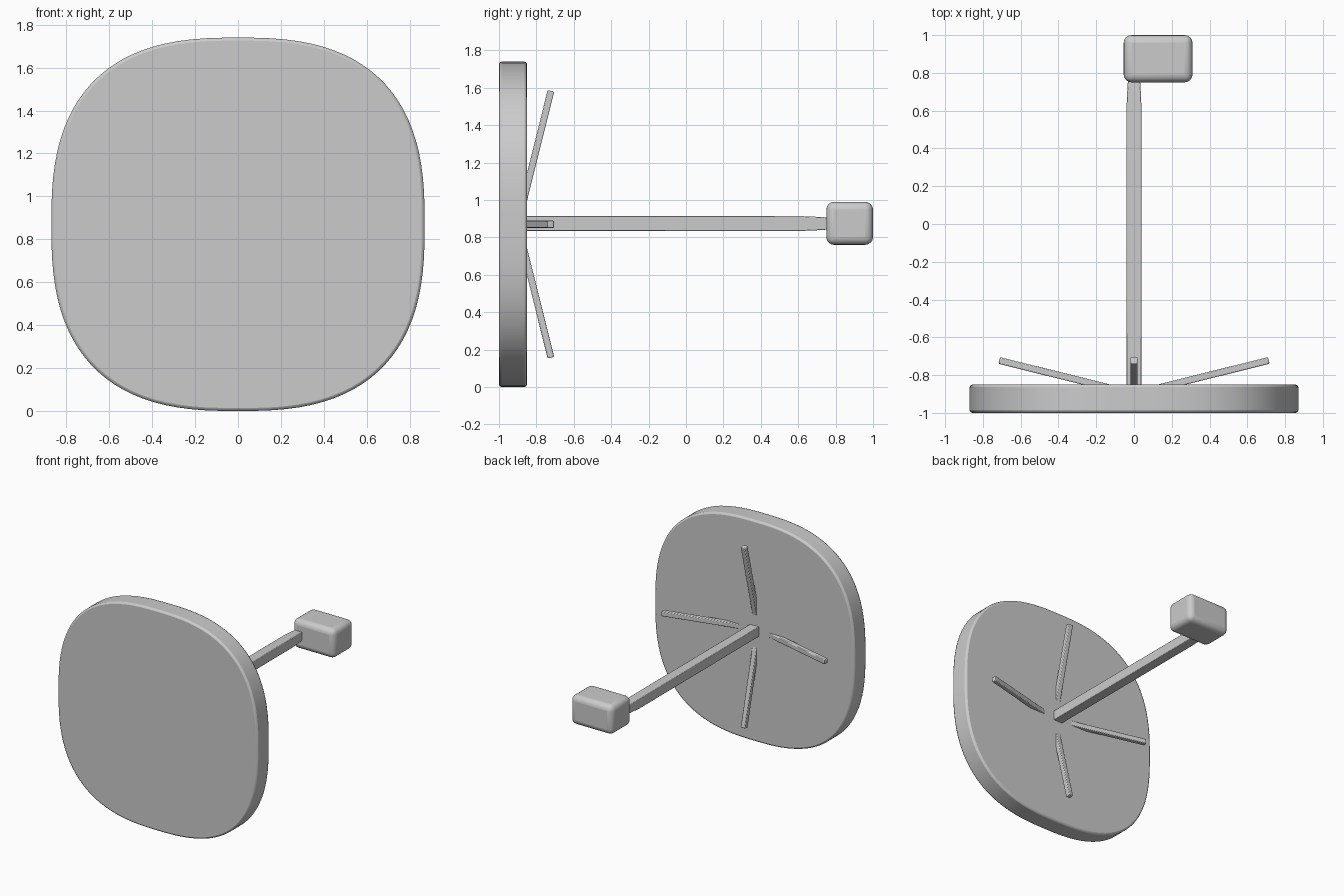
import bpy, bmesh
from math import sin, cos, pi, radians, copysign
from mathutils import Matrix, Vector

if "Cube" in bpy.data.objects:
    bpy.data.objects.remove(bpy.data.objects["Cube"])

ZC = 0.87  # height of the dish centre


def finish(name, bm, bevel=0.0, segments=3):
    bmesh.ops.recalc_face_normals(bm, faces=bm.faces)
    mesh = bpy.data.meshes.new(name)
    bm.to_mesh(mesh)
    bm.free()
    ob = bpy.data.objects.new(name, mesh)
    bpy.context.collection.objects.link(ob)
    if bevel:
        mod = ob.modifiers.new("Bevel", 'BEVEL')
        mod.width, mod.segments = bevel, segments
        mod.limit_method = 'ANGLE'
        mod.angle_limit = radians(50)
    bpy.ops.object.select_all(action='DESELECT')
    ob.select_set(True)
    bpy.context.view_layer.objects.active = ob
    bpy.ops.object.shade_smooth_by_angle(angle=radians(35))
    return ob


def box(name, lo, hi, bevel=0.0, segments=3, matrix=None):
    lo, hi = Vector(lo), Vector(hi)
    bm = bmesh.new()
    bmesh.ops.create_cube(bm, size=1)
    for v in bm.verts:
        v.co = (lo + hi) / 2 + v.co * (hi - lo)
    if matrix:
        bm.transform(matrix)
    return finish(name, bm, bevel, segments)


# Dish panel: extruded superellipse
def squircle(t, r=0.87, n=2.65):
    c, s = cos(t), sin(t)
    return (copysign(abs(c) ** (2 / n), c) * r, copysign(abs(s) ** (2 / n), s) * r)


bm = bmesh.new()
N = 96
outline = [squircle(2 * pi * (i + 0.5) / N) for i in range(N)]
face = bm.faces.new([bm.verts.new((x, -1.0, ZC + z)) for x, z in outline])
ext = bmesh.ops.extrude_face_region(bm, geom=[face], use_keep_orig=True)
bmesh.ops.translate(bm, vec=(0, 0.15, 0),
                    verts=[g for g in ext["geom"] if isinstance(g, bmesh.types.BMVert)])
finish("dish_panel", bm, 0.014, 2)

# Four ribs leaning out of the back of the panel
for i in range(4):
    m = (Matrix.Translation((0, -0.90, ZC)) @ Matrix.Rotation(i * pi / 2, 4, 'Y')
         @ Matrix.Rotation(radians(14), 4, 'Z'))
    box(f"rib_{i + 1}", (0.02, -0.018, -0.019), (0.735, 0.018, 0.019), 0.005, 2, m)

# Square arm with a slightly tapered tip
bm = bmesh.new()
rings = []
for y, h in ((-0.90, 0.039), (0.63, 0.039), (0.72, 0.035), (0.76, 0.032)):
    rings.append([bm.verts.new((sx * h, y, ZC + 0.004 + sz * h))
                  for sx, sz in ((-1, -1), (1, -1), (1, 1), (-1, 1))])
for a, b in zip(rings, rings[1:]):
    for i in range(4):
        j = (i + 1) % 4
        bm.faces.new((a[i], a[j], b[j], b[i]))
bm.faces.new(rings[0])
bm.faces.new(rings[-1])
finish("arm", bm, 0.004, 2)

# Rounded receiver block at the end of the arm, offset to one side
box("receiver", (-0.055, 0.75, 0.76), (0.31, 1.0, 0.99), 0.042, 4)
